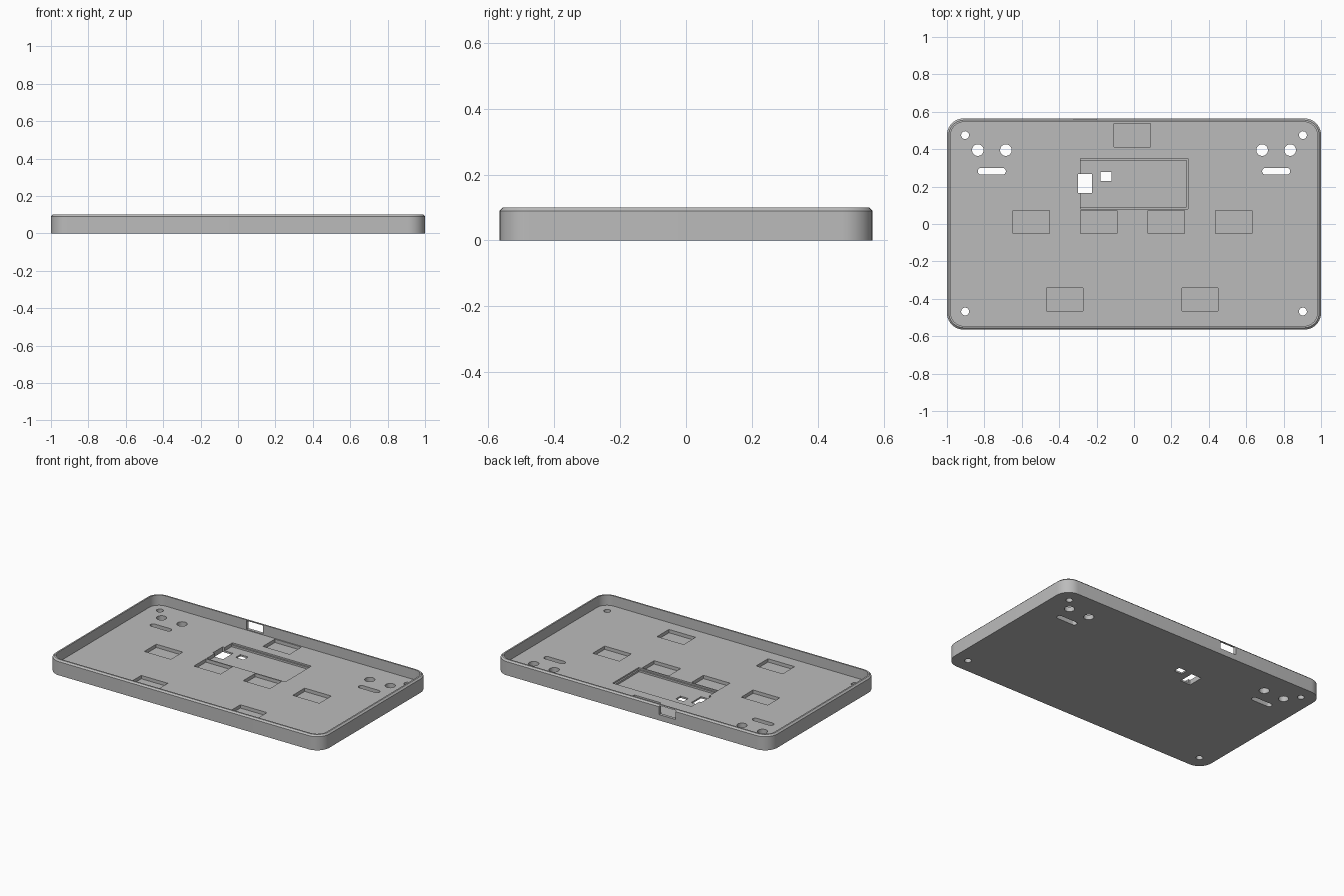
import bpy, bmesh, math

if "Cube" in bpy.data.objects:
    bpy.data.objects.remove(bpy.data.objects["Cube"])

HX, HY, H, FLOOR, R = 1.0, 0.565, 0.10, 0.033, 0.09

grey = bpy.data.materials.new("grey plastic")
grey.diffuse_color = (0.5, 0.5, 0.5, 1)
grey.use_nodes = True
grey.node_tree.nodes["Principled BSDF"].inputs["Base Color"].default_value = grey.diffuse_color


def outline(hx, hy, r, cx=0, cy=0, steps=10):
    """Rounded rectangle as a counter-clockwise list of points."""
    pts = []
    for q, (sx, sy) in enumerate([(1, 1), (-1, 1), (-1, -1), (1, -1)]):
        for i in range(steps + 1):
            a = math.pi / 2 * (q + i / steps)
            pts.append((cx + sx * (hx - r) + r * math.cos(a),
                        cy + sy * (hy - r) + r * math.sin(a)))
    return pts


def loft(name, rings):
    """Skin a stack of (points, z) rings and cap both ends."""
    bm = bmesh.new()
    loops = [[bm.verts.new((x, y, z)) for x, y in pts] for pts, z in rings]
    n = len(loops[0])
    for a, b in zip(loops, loops[1:]):
        for i in range(n):
            j = (i + 1) % n
            bm.faces.new((a[i], a[j], b[j], b[i]))
    bm.faces.new(loops[0][::-1])
    bm.faces.new(loops[-1])
    bmesh.ops.remove_doubles(bm, verts=bm.verts, dist=1e-5)
    bmesh.ops.recalc_face_normals(bm, faces=bm.faces)
    me = bpy.data.meshes.new(name)
    bm.to_mesh(me)
    bm.free()
    me.materials.append(grey)
    ob = bpy.data.objects.new(name, me)
    bpy.context.collection.objects.link(ob)
    return ob


# Tray: outer wall, chamfered rim, inner wall and floor
profile = [(0, 0), (0, 0.09), (0.01, H), (0.02, H), (0.02, FLOOR)]
tray = loft("tray", [(outline(HX - d, HY - d, R - d), z) for d, z in profile])


def cut(pts, z0, z1):
    """Remove a vertical prism from the tray."""
    cutter = loft("cutter", [(pts, z0), (pts, z1)])
    cutter.hide_render = True
    mod = tray.modifiers.new("cut", 'BOOLEAN')
    mod.operation, mod.solver, mod.object = 'DIFFERENCE', 'EXACT', cutter
    bpy.context.view_layer.objects.active = tray
    bpy.ops.object.modifier_apply(modifier=mod.name)
    bpy.data.objects.remove(cutter)


def box(x0, x1, y0, y1):
    return [(x0, y0), (x1, y0), (x1, y1), (x0, y1)]


def circle(x, y, r):
    return outline(r, r, r, x, y, 8)


# Shallow rectangular pockets in the floor
for x, y in [(-0.01, 0.475), (-0.55, 0.01), (-0.188, 0.01), (0.172, 0.01),
             (0.533, 0.01), (-0.37, -0.403), (0.353, -0.403)]:
    cut(box(x - 0.097, x + 0.097, y - 0.062, y + 0.062), 0.011, 0.06)

# Stepped board recess with two openings
cut(box(-0.285, 0.29, 0.08, 0.35), 0.023, 0.06)
cut(box(-0.285, 0.28, 0.09, 0.34), 0.011, 0.05)
cut(box(-0.30, -0.225, 0.165, 0.268), -0.05, 0.07)
cut(box(-0.178, -0.12, 0.23, 0.278), -0.05, 0.07)

# Screw holes, keyhole rounds and strap slots on both sides
for s in (-1, 1):
    for x, y, r in [(0.903, 0.475, 0.021), (0.903, -0.468, 0.021),
                    (0.835, 0.395, 0.031), (0.685, 0.395, 0.031)]:
        cut(circle(s * x, y, r), -0.05, 0.07)
    cut(outline(0.075, 0.018, 0.018, s * 0.76, 0.282, 8), -0.05, 0.07)

# Connector port through the back wall
cut(box(-0.32, -0.20, 0.52, 0.62), 0.038, 0.095)

bpy.ops.object.select_all(action='DESELECT')
tray.select_set(True)
bpy.context.view_layer.objects.active = tray
bpy.ops.object.shade_smooth_by_angle(angle=math.radians(30))
